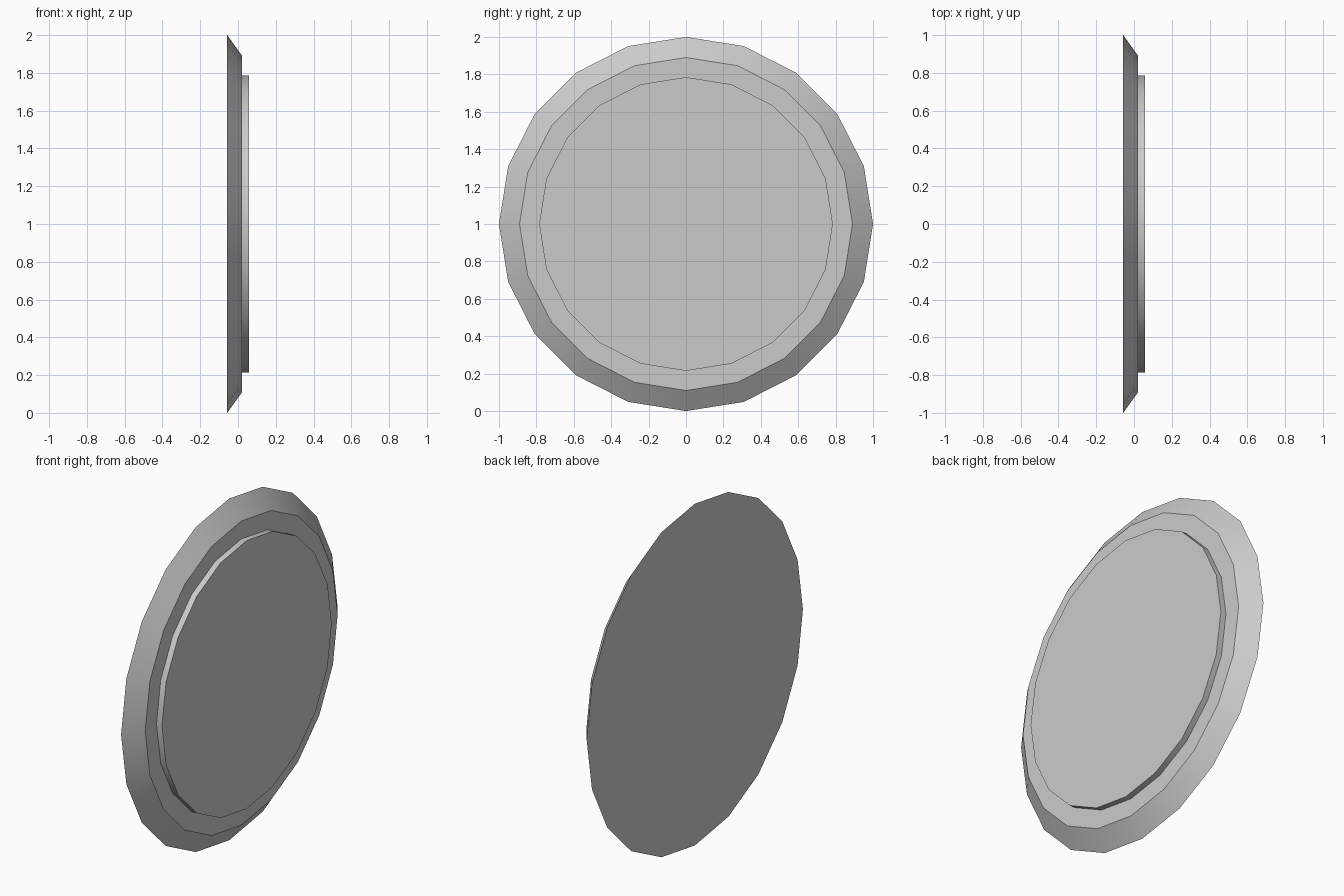
import bpy, bmesh
from math import sin, cos, tau, radians

if "Cube" in bpy.data.objects:
    bpy.data.objects.remove(bpy.data.objects["Cube"])

SIDES = 20
# (x, radius) profile: back rim, front of bevel, foot of raised face, raised face
PROFILE = [(-0.057, 1.0), (0.022, 0.89), (0.022, 0.785), (0.057, 0.785)]


def lathe_x(name, profile, centre_z):
    """Closed solid turned around the x axis."""
    bm = bmesh.new()
    rings = [[bm.verts.new((x, r * sin(tau * i / SIDES), centre_z + r * cos(tau * i / SIDES)))
              for i in range(SIDES)] for x, r in profile]
    for a, b in zip(rings, rings[1:]):
        for i in range(SIDES):
            j = (i + 1) % SIDES
            bm.faces.new((a[i], a[j], b[j], b[i]))
    bm.faces.new(rings[0])
    bm.faces.new(rings[-1])
    bmesh.ops.recalc_face_normals(bm, faces=bm.faces[:])
    mesh = bpy.data.meshes.new(name)
    bm.to_mesh(mesh)
    bm.free()
    obj = bpy.data.objects.new(name, mesh)
    bpy.context.collection.objects.link(obj)
    return obj


# Upright disc with bevelled rim and raised round face
disc = lathe_x("bevelled_disc", PROFILE, 1.0)
bpy.context.view_layer.objects.active = disc
disc.select_set(True)
bpy.ops.object.shade_smooth_by_angle(angle=radians(30))
